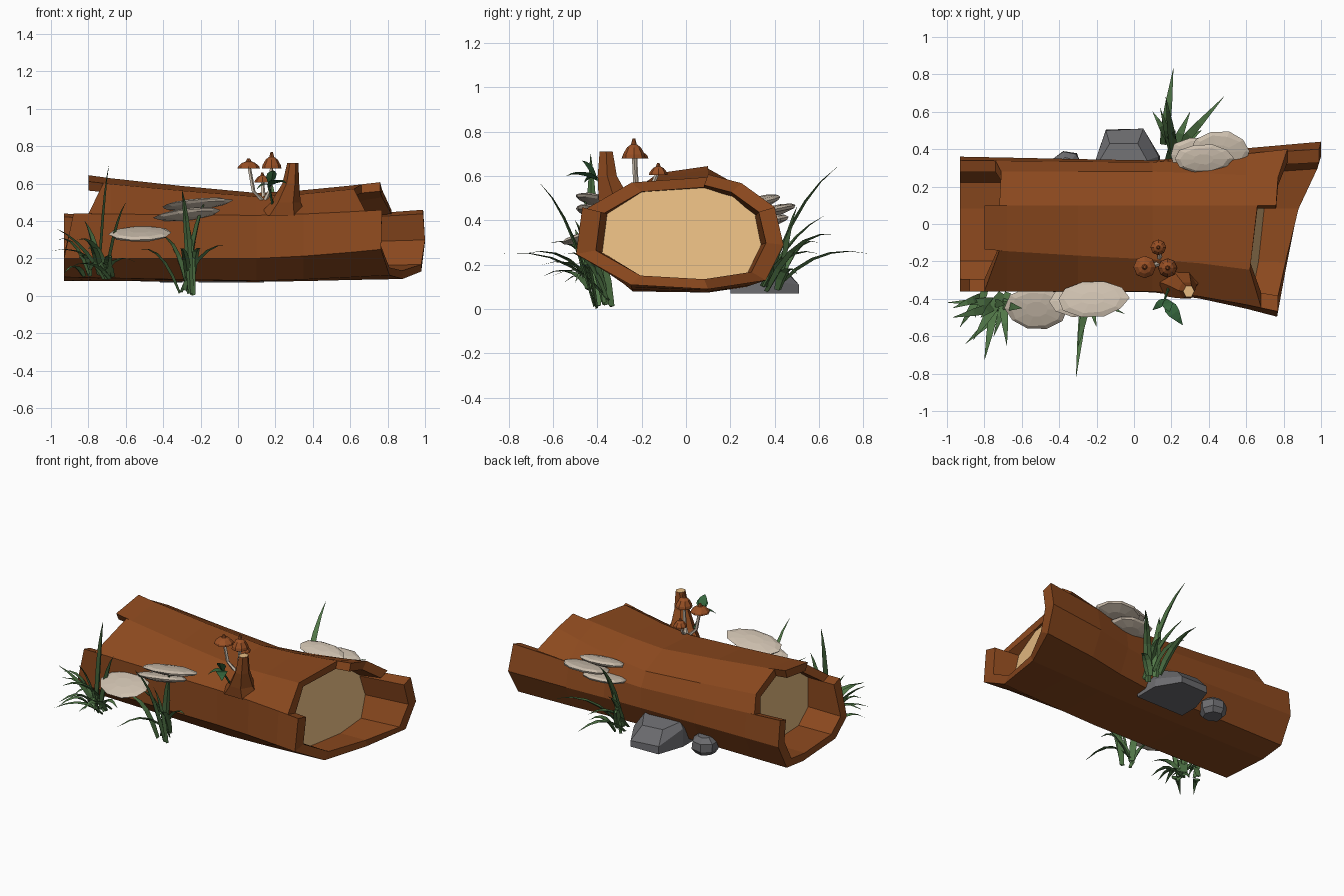
import bpy, bmesh, math, random
from mathutils import Vector as V, Matrix

if "Cube" in bpy.data.objects:
    bpy.data.objects.remove(bpy.data.objects["Cube"])
random.seed(4)

def mat(name, r, g, b):
    m = bpy.data.materials.new(name)
    m.diffuse_color = (r, g, b, 1)
    m.use_nodes = True
    m.node_tree.nodes["Principled BSDF"].inputs["Base Color"].default_value = m.diffuse_color
    return m

BARK = mat("bark brown", .26, .066, .013)
WOOD = mat("cut wood", .86, .54, .24)
GRASS = mat("grass green", .085, .19, .065)
LEAF = mat("leaf green", .035, .13, .045)
FUNGUS = mat("pale fungus", .62, .53, .43)
ROCK = mat("rock grey", .15, .15, .16)
CAP = mat("mushroom cap", .32, .08, .018)

def obj(name, lofts, mats, rule=None):
    """One mesh from a list of ring stacks, each a closed tube with end caps."""
    bm = bmesh.new()
    for rings in lofts:
        rows = [[bm.verts.new(p) for p in r] for r in rings]
        n = len(rows[0])
        for a, b in zip(rows, rows[1:]):
            for i in range(n):
                k = (i + 1) % n
                bm.faces.new((a[i], a[k], b[k], b[i]))
        bm.faces.new(rows[0])
        bm.faces.new(rows[-1])
    bmesh.ops.recalc_face_normals(bm, faces=bm.faces[:])
    if rule:
        for f in bm.faces:
            f.material_index = rule(f)
    me = bpy.data.meshes.new(name)
    bm.to_mesh(me)
    bm.free()
    for m in mats:
        me.materials.append(m)
    o = bpy.data.objects.new(name, me)
    bpy.context.collection.objects.link(o)
    return o

def ring(c, rx, ry, n, jitter=0, rot=None, turn=0):
    pts = []
    for i in range(n):
        a = 2 * math.pi * i / n + turn
        k = 1 + random.uniform(-jitter, jitter)
        p = V((rx * k * math.cos(a), ry * k * math.sin(a), 0))
        pts.append(V(c) + (rot @ p if rot else p))
    return pts

# --- hollow log: cross-sections (y, z) at the left end, middle and right end
LEFT = [(-.24, .1), (-.36, .2), (-.36, .44), (-.13, .62), (.1, .655),
        (.28, .55), (.34, .44), (.36, .27), (.27, .1), (.1, .08)]
MID = [(-.24, .08), (-.365, .2), (-.36, .43), (-.19, .53), (.1, .55),
       (.28, .47), (.33, .38), (.34, .25), (.27, .1), (.1, .075)]
RIGHT = [(-.25, .11), (-.5, .25), (-.47, .46), (-.27, .59), (.1, .61),
         (.25, .57), (.4, .46), (.44, .29), (.36, .13), (.1, .09)]

def section(x, j, s=1):
    if x < .1:
        a, b, t = LEFT[j], MID[j], min(1, max(0, (x + .85) / .95)) ** .8
    else:
        a, b, t = MID[j], RIGHT[j], min(1, (x - .1) / .68) ** 1.4
    y, z = a[0] + (b[0] - a[0]) * t, a[1] + (b[1] - a[1]) * t
    return V((x, y * s, .34 + (z - .34) * s))

# each bark strip: left end at both edges, right end at both edges
ENDS = [(-.93, -.93, .81, .765), (-.93, -.88, .765, .77), (-.8, -.72, .68, .62),
        (-.8, -.8, .62, .66), (-.72, -.71, .76, .77), (-.71, -.74, .77, .82),
        (-.93, -.93, .99, 1.0), (-.93, -.93, 1.0, .98), (-.93, -.93, .98, .88),
        (-.93, -.93, .88, .81)]
strips = []
for j, (la, lb, ra, rb) in enumerate(ENDS):
    k = (j + 1) % 10
    stations = [(la, lb)] + [(x, x) for x in (-.68, -.3, .1, .35, .6)] + [(ra, rb)]
    strips.append([[section(a, j), section(b, k), section(b, k, .82), section(a, j, .82)]
                   for a, b in stations])
obj("log_bark", strips, [BARK])

# heartwood plug closing the hollow at both ends
plug = []
for x, ty, tz in ((-.69, 0, 0), (.1, 0, 0), (.655, .1, -.15)):
    r = [section(x, j, .84) for j in range(10)]
    for p in r:
        p.x += ty * p.y + tz * (p.z - .35)
    plug.append(r)
obj("log_heartwood", [plug], [WOOD])

# --- broken branch stump with a cut top
stump = [ring((.235, -.3, .43), .13, .1, 6), ring((.255, -.325, .5), .08, .08, 6),
         ring((.282, -.355, .6), .045, .05, 6), ring((.293, -.36, .71), .03, .034, 6)]
obj("branch_stump", [stump], [BARK, WOOD],
    lambda f: int(f.normal.z > .9 and f.calc_center_median().z > .65))

# --- mushrooms
def tube(pts, radii, n=5):
    return [ring(p, r, r, n) for p, r in zip(pts, radii)]

def mushroom(i, x, y, top, r, h):
    z = top - h
    base = V((.14, -.21, .5))
    obj(f"mushroom_stem_{i}", [tube([base, V((x + (base.x - x) * .3, y + (base.y - y) * .3, .56)),
        V((x, y, z + .02))], (.016, .011, .01))], [FUNGUS])
    c = [(.7, .012), (1, 0), (.95, .2 * h), (.6, .55 * h), (.25, .7 * h), (.12, h)]
    obj(f"mushroom_cap_{i}", [[ring((x, y, z + dz), r * s, r * s, 8) for s, dz in c]],
        [CAP, WOOD], lambda f: int(f.normal.z < -.6))

mushroom(1, .057, -.23, .735, .06, .055)
mushroom(2, .18, -.235, .77, .052, .09)
mushroom(3, .13, -.125, .66, .042, .055)

# --- shelf fungi: thin tilted faceted plates
def shelf(c, rx, ry, tx, ty, h=.035):
    rot = Matrix.Rotation(tx, 3, 'X') @ Matrix.Rotation(ty, 3, 'Y')
    out = []
    for s, dz in ((.4, -.7), (.9, -.25), (1, .1), (.8, .42), (.35, .6)):
        out.append(ring(V(c) + rot @ V((0, 0, dz * h)), rx * s, ry * s, 10, .05, rot))
    return out

obj("shelf_fungi_front", [shelf((-.52, -.45, .33), .17, .12, .3, -.03),
                          shelf((-.27, -.41, .435), .18, .09, -.25, -.12),
                          shelf((-.22, -.40, .49), .19, .10, -.2, -.1)], [FUNGUS])
obj("shelf_fungi_back", [shelf((.34, .37, .40), .15, .10, .15, .03),
                         shelf((.46, .39, .445), .16, .11, .2, 0),
                         shelf((.37, .35, .49), .16, .08, .2, .05)], [FUNGUS])

# --- rocks half under the back of the log
big = [[(-.21, .2, .07), (.14, .2, .07), (.14, .36, .07), (.05, .51, .07), (-.15, .505, .07), (-.21, .33, .07)],
       [(-.21, .2, .14), (.14, .2, .14), (.13, .36, .13), (.05, .51, .11), (-.15, .5, .12), (-.21, .33, .19)],
       [(-.19, .22, .24), (.06, .22, .24), (.07, .34, .22), (.02, .43, .19), (-.13, .43, .2), (-.19, .33, .23)]]
obj("rock_large", [big], [ROCK])
obj("rock_small", [[ring((-.36, .31, z), r, r, 7, .06) for z, r in
                    ((.07, .06), (.1, .085), (.15, .08), (.18, .045))]], [ROCK])

# --- grass and leaves: tapering keeled blades along a bent path
def blade(base, tip, w, lift=.12, shape=(.7, 1, .95, .75, .4, .03)):
    base, tip = V(base), V(tip)
    ctrl = base.lerp(tip, .4)
    ctrl.z = max(base.lerp(tip, .75).z, base.z) + lift
    flat = V((tip.x - base.x, tip.y - base.y, 0))
    side = flat.cross(V((0, 0, 1))).normalized()
    fwd = flat.normalized()
    rings = []
    for i, s in enumerate(shape):
        t = i / (len(shape) - 1)
        p = base * (1 - t) ** 2 + ctrl * 2 * t * (1 - t) + tip * t * t
        keel = (fwd * .7 - V((0, 0, .5))) * w * s * .7
        rings.append([p - side * w * s, p + keel, p + side * w * s])
    return rings

def clump(name, base, tips, w=.023):
    blades = []
    for t in tips:
        b = V(base) + V((random.uniform(-.04, .04), random.uniform(-.05, .04), random.uniform(0, .05)))
        lift = .09 if t[2] < .35 else .0
        blades.append(blade(b, t, w * random.uniform(.85, 1.2), lift))
    obj(name, blades, [GRASS])

clump("grass_front", (-.28, -.37, .005),
      [(-.3, -.66, .57), (-.17, -.47, .52), (-.31, -.82, .25), (-.53, -.42, .25), (-.05, -.48, .27),
       (-.42, -.45, .32), (-.27, -.5, .4), (-.2, -.55, .25)])
clump("grass_left", (-.71, -.4, .09),
      [(-.69, -.43, .7), (-.8, -.73, .25), (-.97, -.5, .36), (-1.0, -.42, .24), (-.86, -.62, .3),
       (-.6, -.45, .5), (-.68, -.65, .2), (-.9, -.64, .15), (-.55, -.48, .18), (-.82, -.5, .4),
       (-.75, -.6, .15)])
clump("grass_left_low", (-.8, -.38, .1),
      [(-.97, -.45, .3), (-.93, -.55, .12), (-.85, -.5, .2), (-.7, -.5, .12)], .018)
clump("grass_back", (.19, .39, .08),
      [(.21, .83, .25), (.48, .68, .34), (.17, .68, .64), (.1, .6, .3), (.3, .6, .25),
       (.14, .62, .42), (.22, .5, .46), (.36, .5, .16)])

# --- leafy sprig on the stump
leaf = (.1, .6, 1, .9, .5, .03)
obj("sprig_leaves", [blade((.16, -.4, .58), (.26, -.54, .6), .035, .05, leaf),
                     blade((.17, -.4, .59), (.1, -.46, .57), .02, .03, leaf),
                     blade((.17, -.4, .58), (.19, -.47, .67), .028, .02, leaf),
                     tube([V((.19, -.33, .46)), V((.165, -.4, .59))], (.008, .006))], [LEAF])
